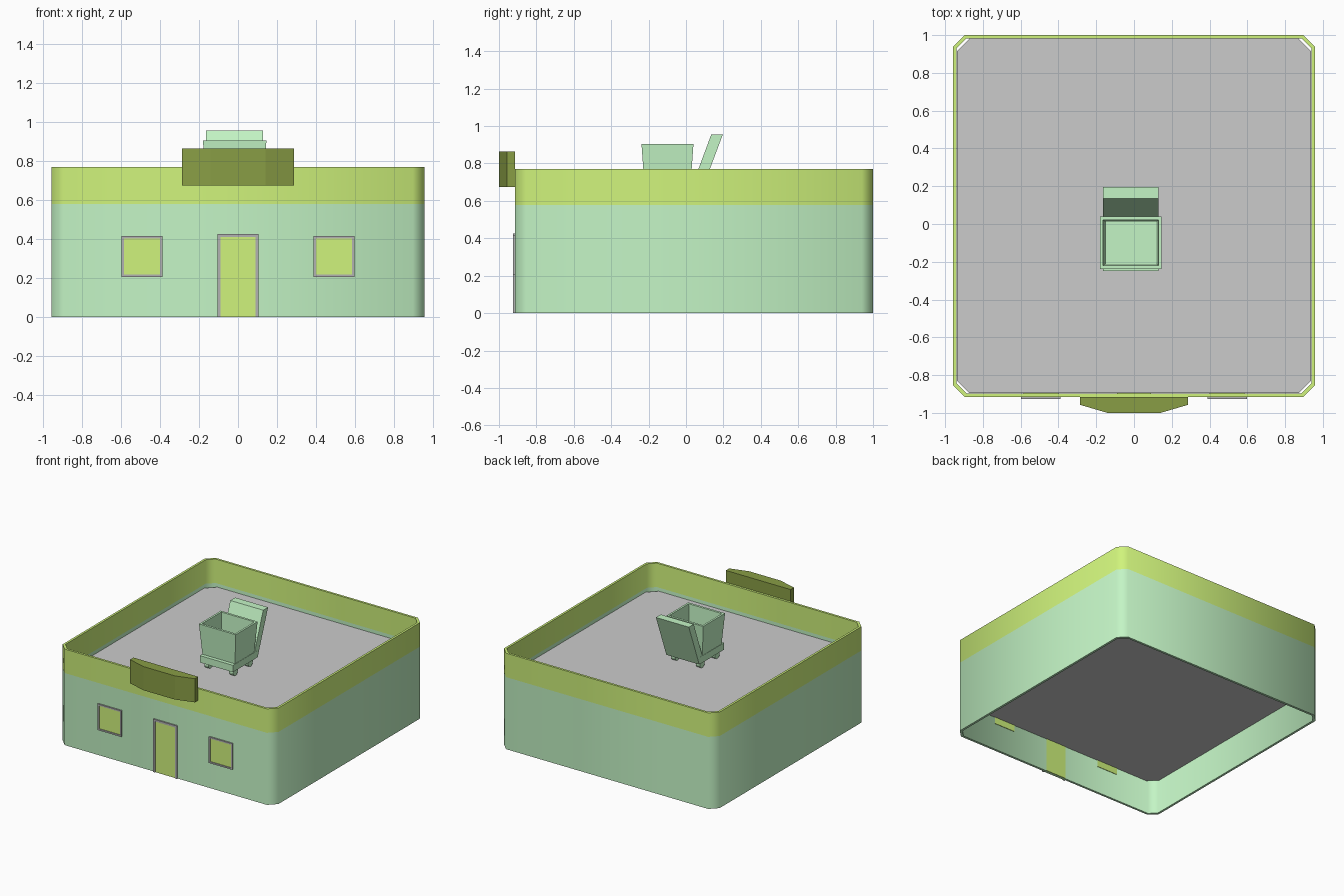
import bpy, bmesh, math

if "Cube" in bpy.data.objects:
    bpy.data.objects.remove(bpy.data.objects["Cube"])

def material(name, rgb):
    m = bpy.data.materials.new(name)
    m.diffuse_color = (*rgb, 1)
    m.use_nodes = True
    m.node_tree.nodes["Principled BSDF"].inputs["Base Color"].default_value = m.diffuse_color
    return m

MINT = material("mint", (0.55, 0.91, 0.56))
LIME = material("lime", (0.63, 0.90, 0.20))
OLIVE = material("olive", (0.25, 0.34, 0.06))
FRAME = material("frame_grey", (0.45, 0.45, 0.45))

def loft(name, rings, mat=None, closed=False, smooth=0):
    """Skin equal-length rings; cap the ends, or join last ring to first."""
    bm = bmesh.new()
    vs = [[bm.verts.new(p) for p in r] for r in rings]
    n = len(vs[0])
    pairs = list(zip(vs, vs[1:])) + ([(vs[-1], vs[0])] if closed else [])
    for a, b in pairs:
        for i in range(n):
            j = (i + 1) % n
            bm.faces.new((a[i], a[j], b[j], b[i]))
    if not closed:
        bm.faces.new(vs[0])
        bm.faces.new(vs[-1])
    bmesh.ops.recalc_face_normals(bm, faces=bm.faces)
    me = bpy.data.meshes.new(name)
    bm.to_mesh(me)
    bm.free()
    ob = bpy.data.objects.new(name, me)
    bpy.context.collection.objects.link(ob)
    if mat:
        me.materials.append(mat)
    if smooth:
        bpy.ops.object.select_all(action='DESELECT')
        ob.select_set(True)
        bpy.context.view_layer.objects.active = ob
        bpy.ops.object.shade_smooth_by_angle(angle=math.radians(smooth))
    return ob

def rect(x0, x1, y0, y1, z):
    return [(x0, y0, z), (x1, y0, z), (x1, y1, z), (x0, y1, z)]

def box(name, x0, x1, y0, y1, z0, z1, mat=None):
    return loft(name, [rect(x0, x1, y0, y1, z0), rect(x0, x1, y0, y1, z1)], mat)

def plan(inset, cut, z):
    """Building footprint with cut corners."""
    x, y0, y1 = 0.957 - inset, -0.915 + inset, 1.0 - inset
    return [(-x + cut, y0, z), (x - cut, y0, z), (x, y0 + cut, z), (x, y1 - cut, z),
            (x - cut, y1, z), (-x + cut, y1, z), (-x, y1 - cut, z), (-x, y0 + cut, z)]

# Walls, parapet band and roof slab
def shell(name, z0, z1, mat):
    loft(name, [plan(0, .06, z0), plan(0, .06, z1), plan(.018, .052, z1), plan(.018, .052, z0)],
         mat, closed=True, smooth=50)

shell("walls", 0, 0.578, MINT)
shell("parapet_band", 0.578, 0.77, LIME)
loft("roof_slab", [plan(.019, .068, 0.27), plan(.019, .068, 0.55)])

# Door and windows with frames
def opening(name, x0, x1, z0, z1, t, sill):
    b = t if sill else 0
    box(name + "_pane", x0 + t, x1 - t, -0.919, -0.893, z0 + b, z1 - t, LIME)
    box(name + "_frame_left", x0, x0 + t, -0.926, -0.91, z0, z1, FRAME)
    box(name + "_frame_right", x1 - t, x1, -0.926, -0.91, z0, z1, FRAME)
    box(name + "_frame_top", x0 + t, x1 - t, -0.926, -0.91, z1 - t, z1, FRAME)
    if sill:
        box(name + "_frame_sill", x0 + t, x1 - t, -0.926, -0.91, z0, z0 + t, FRAME)

opening("door", -0.106, 0.106, 0, 0.425, 0.016, False)
opening("left_window", -0.598, -0.388, 0.205, 0.415, 0.012, True)
opening("right_window", 0.388, 0.598, 0.205, 0.415, 0.012, True)

# Blank bowed sign board over the door
sign = [(-.287, -.915), (-.287, -.957), (-.14, -1.0), (.14, -1.0), (.287, -.957), (.287, -.915)]
loft("sign_board", [[(x, y, z) for x, y in sign] for z in (0.675, 0.865)], OLIVE)

# Cart on the roof: hollow tapered bin, base, leaning back, wheels
CX, CY = -0.017, -0.099
def bin_ring(hx, hy, z):
    return rect(CX - hx, CX + hx, CY - hy, CY + hy, z)
loft("cart_bin", [bin_ring(.144, .121, .655), bin_ring(.163, .139, .905),
                  bin_ring(.147, .121, .905), bin_ring(.135, .112, .68)], MINT)
box("cart_base", CX - .147, CX + .147, -0.25, 0.05, 0.605, 0.66, MINT)
loft("cart_back", [rect(CX - .146, CX + .146, .005, .065, .605),
                   rect(CX - .146, CX + .146, .135, .197, .955)], MINT)
for side, x in (("left", CX - .11), ("right", CX + .11)):
    for end, y in (("front", -0.19), ("back", 0.0)):
        rings = [[(x + dx, y + .03 * math.cos(a), .58 + .03 * math.sin(a))
                  for a in (i * math.tau / 12 for i in range(12))] for dx in (-.018, .018)]
        loft(f"cart_wheel_{end}_{side}", rings, MINT, smooth=40)
